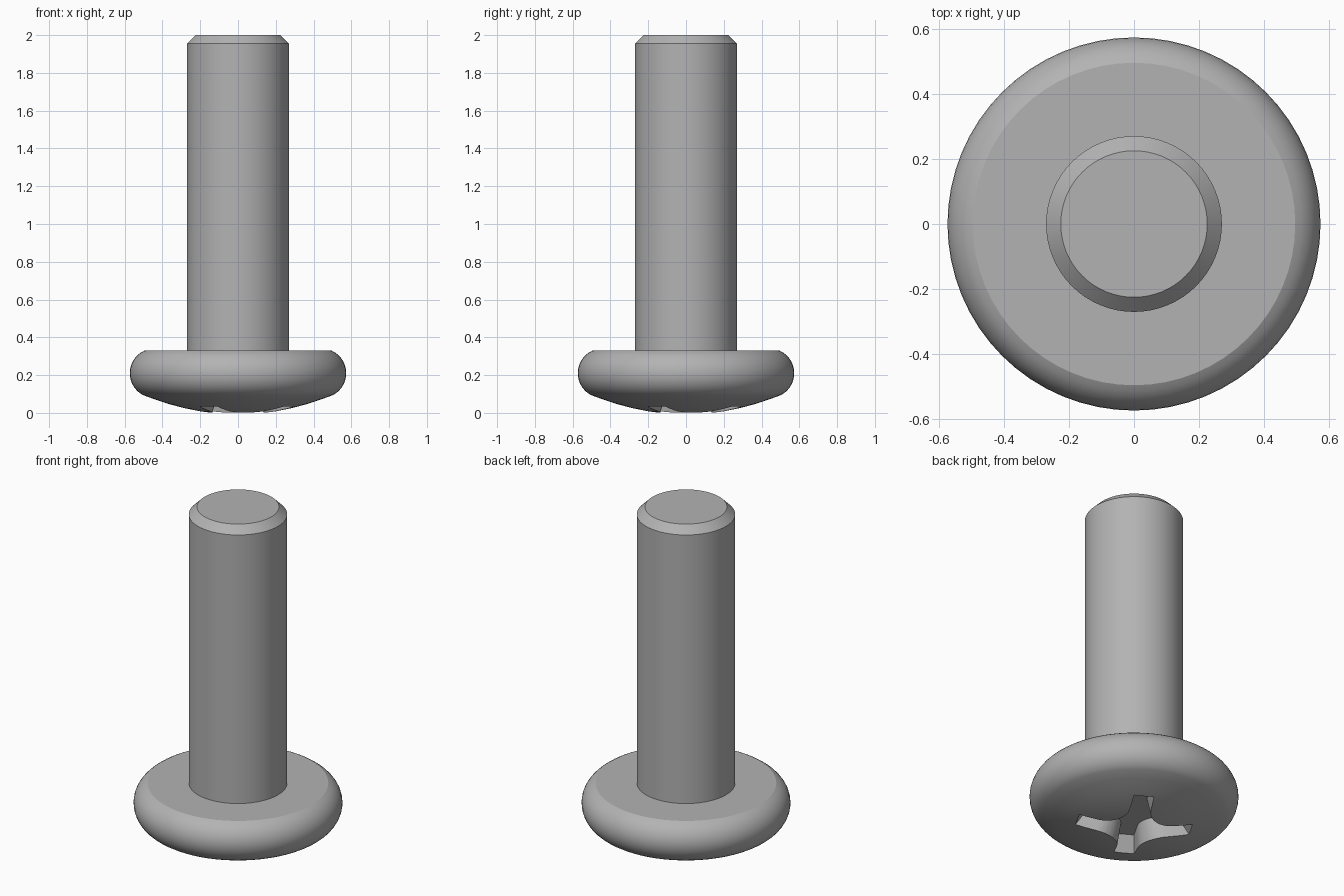
import bpy, bmesh
from math import sin, cos, pi, radians
from mathutils import Matrix, Vector

cube = bpy.data.objects.get("Cube")
if cube:
    bpy.data.objects.remove(cube, do_unlink=True)

SIDES = 64

steel = bpy.data.materials.new("grey steel")
steel.use_nodes = True
GREY = (0.45, 0.45, 0.45, 1)
steel.diffuse_color = GREY
steel.node_tree.nodes["Principled BSDF"].inputs["Base Color"].default_value = GREY


def make_object(name, bm):
    bmesh.ops.recalc_face_normals(bm, faces=bm.faces[:])
    mesh = bpy.data.meshes.new(name)
    bm.to_mesh(mesh)
    bm.free()
    mesh.materials.append(steel)
    obj = bpy.data.objects.new(name, mesh)
    bpy.context.collection.objects.link(obj)
    return obj


def loft(name, rings):
    """Bridge equal-length rings of points and cap both ends."""
    bm = bmesh.new()
    loops = [[bm.verts.new(p) for p in ring] for ring in rings]
    n = len(loops[0])
    for a, b in zip(loops, loops[1:]):
        for i in range(n):
            j = (i + 1) % n
            bm.faces.new((a[i], a[j], b[j], b[i]))
    bm.faces.new(loops[0])
    bm.faces.new(loops[-1])
    return make_object(name, bm)


def lathe(name, profile):
    angles = [2 * pi * i / SIDES for i in range(SIDES)]
    return loft(name, [[(r * cos(a), r * sin(a), z) for a in angles]
                       for r, z in profile])


def smooth(obj, angle):
    bpy.ops.object.select_all(action='DESELECT')
    obj.select_set(True)
    bpy.context.view_layer.objects.active = obj
    bpy.ops.object.shade_smooth_by_angle(angle=radians(angle))


# Head: shallow dome below, rounded rim, flat bearing face above
dome = [(r, 0.41 * r * r - 0.008) for r in (0.05, 0.12, 0.2, 0.28, 0.36, 0.44)]
rim = [(0.442 + 0.131 * cos(t), 0.21 + 0.131 * sin(t))
       for t in (radians(-62 + 128 * i / 14) for i in range(15))]
head = lathe("screw_head", dome + rim)

# Cross recess: four arms joined by rounded inner corners, tapering inward
TIP, HALF, FILLET = 0.325, 0.057, 0.143
quarter = [Vector((TIP, -HALF, 0)), Vector((TIP, HALF, 0))]
for i in range(9):
    t = radians(270 - 90 * i / 8)
    quarter.append(Vector((HALF + FILLET + FILLET * cos(t),
                           HALF + FILLET + FILLET * sin(t), 0)))
outline = []
for k in range(4):
    turn = Matrix.Rotation(radians(60 + 90 * k), 3, 'Z')
    outline += [turn @ p for p in quarter]
cutter = loft("recess_cutter", [
    [p * (1 - 2 * (z - 0.02)) + Vector((0, 0, z)) for p in outline]
    for z in (-0.05, 0.12)])
cutter.hide_render = True

cut = head.modifiers.new("cross_recess", 'BOOLEAN')
cut.operation = 'DIFFERENCE'
cut.solver = 'EXACT'
cut.object = cutter
bpy.context.view_layer.objects.active = head
bpy.ops.object.modifier_apply(modifier=cut.name)
bpy.data.objects.remove(cutter, do_unlink=True)
smooth(head, 25)

# Shank: plain cylinder with a chamfered end
shank = lathe("screw_shank", [(0.27, 0.32), (0.27, 1.955), (0.225, 2.0)])
smooth(shank, 25)
